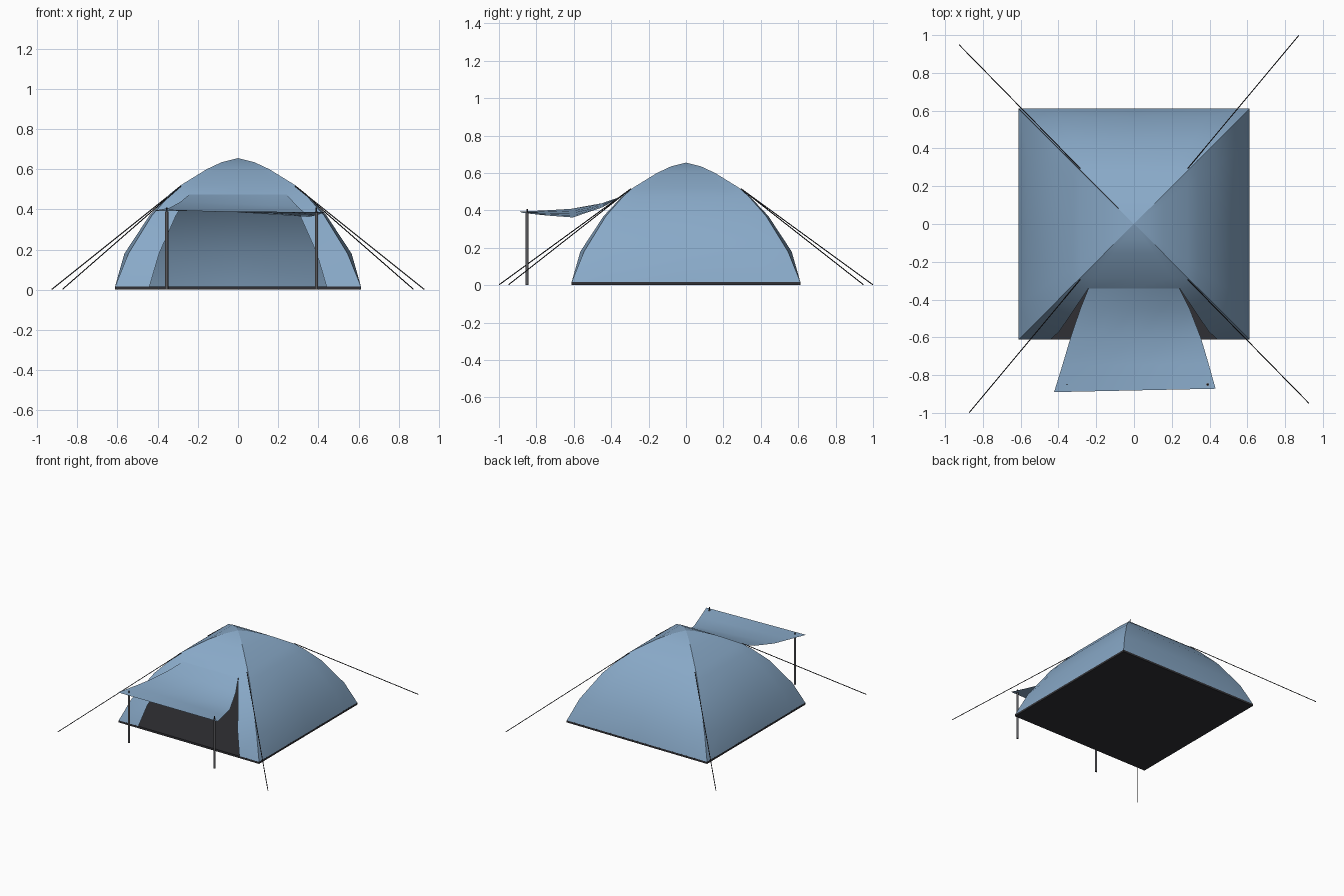
import bpy, bmesh, math
from mathutils import Vector, Matrix

if "Cube" in bpy.data.objects:
    bpy.data.objects.remove(bpy.data.objects["Cube"])


def material(name, rgb):
    m = bpy.data.materials.new(name)
    m.diffuse_color = (*rgb, 1)
    m.use_nodes = True
    m.node_tree.nodes["Principled BSDF"].inputs["Base Color"].default_value = m.diffuse_color
    return m


FABRIC = material("blue_fabric", (0.25, 0.40, 0.58))
DARK = material("dark_groundsheet", (0.03, 0.03, 0.035))
POLE = material("dark_metal", (0.10, 0.10, 0.11))


def finish(name, bm, mat, angle=None):
    me = bpy.data.meshes.new(name)
    bm.to_mesh(me)
    bm.free()
    me.materials.append(mat)
    ob = bpy.data.objects.new(name, me)
    bpy.context.collection.objects.link(ob)
    if angle:
        bpy.context.view_layer.objects.active = ob
        ob.select_set(True)
        bpy.ops.object.shade_smooth_by_angle(angle=math.radians(angle))
        ob.select_set(False)
    return ob


def grid(bm, rows, skip=lambda i, j: False):
    vs = [[bm.verts.new(p) for p in row] for row in rows]
    for i in range(len(rows) - 1):
        for j in range(len(rows[0]) - 1):
            if not skip(i, j):
                bm.faces.new((vs[i][j], vs[i][j + 1], vs[i + 1][j + 1], vs[i + 1][j]))


def rod(name, a, b, radius, mat, sides):
    a, b = Vector(a), Vector(b)
    d = b - a
    bm = bmesh.new()
    bmesh.ops.create_cone(bm, cap_ends=True, segments=sides, radius1=radius,
                          radius2=radius, depth=d.length)
    rot = d.to_track_quat('Z', 'Y').to_matrix().to_4x4()
    bm.transform(Matrix.Translation((a + b) / 2) @ rot)
    return finish(name, bm, mat, 40)


# dome panels: (height, half width at the corner, outward bow of the panel)
PROFILE = [(0.015, 0.612, 0), (0.18, 0.545, 0.02), (0.37, 0.428, 0.012),
           (0.475, 0.335, 0.006), (0.52, 0.285, 0), (0.60, 0.155, 0),
           (0.635, 0.08, 0), (0.655, 0.0, 0)]
COLUMNS = [-1, -0.72, 0, 0.72, 1]
BOW = [0, 1, 1, 1, 0]

for k, side in enumerate(["front", "right", "back", "left"]):
    bm = bmesh.new()
    rows = [[(w * t, -w - bow * f, z) for t, f in zip(COLUMNS, BOW)]
            for z, w, bow in PROFILE]
    # the front panel leaves the doorway open below the awning
    grid(bm, rows, lambda i, j: k == 0 and i < 3 and j in (1, 2))
    bmesh.ops.remove_doubles(bm, verts=bm.verts, dist=0.0005)
    bm.transform(Matrix.Rotation(k * math.pi / 2, 4, 'Z'))
    finish(side + "_panel", bm, FABRIC, 40)

# groundsheet
bm = bmesh.new()
bmesh.ops.create_cube(bm, size=1)
bm.transform(Matrix.Translation((0, 0, 0.008)) @ Matrix.Diagonal((1.224, 1.224, 0.016, 1)))
finish("groundsheet", bm, DARK)

# awning: left and right edge points, sagging in the middle
EDGES = [((-0.241, -0.341, 0.475), (0.241, -0.341, 0.475)),
         ((-0.285, -0.45, 0.438), (0.295, -0.45, 0.415)),
         ((-0.34, -0.615, 0.408), (0.355, -0.605, 0.362)),
         ((-0.38, -0.75, 0.400), (0.395, -0.74, 0.372)),
         ((-0.423, -0.89, 0.393), (0.432, -0.872, 0.386))]
bm = bmesh.new()
grid(bm, [[Vector(b).lerp(Vector(a), s / 4) for s in range(5)] for a, b in EDGES])
bmesh.ops.reverse_faces(bm, faces=bm.faces)
bm.normal_update()
if sum(f.normal.z for f in bm.faces) < 0:
    bmesh.ops.reverse_faces(bm, faces=bm.faces)
finish("awning", bm, FABRIC, 40)

# awning poles with thin tips through the fabric
for name, x in (("left", -0.355), ("right", 0.39)):
    rod(name + "_awning_pole", (x, -0.85, 0), (x, -0.85, 0.388), 0.008, POLE, 12)
    rod(name + "_pole_tip", (x, -0.85, 0.385), (x, -0.85, 0.408), 0.004, DARK, 8)

# guy lines, rotationally paired
for s, tag in ((1, "back"), (-1, "front")):
    rod(tag + "_guy_line_a", (s * 0.285, s * 0.295, 0.515),
        (s * 0.872, s * 0.998, 0.003), 0.003, DARK, 6)
    rod(tag + "_guy_line_b", (-s * 0.285, s * 0.295, 0.515),
        (-s * 0.925, s * 0.948, 0.003), 0.003, DARK, 6)
